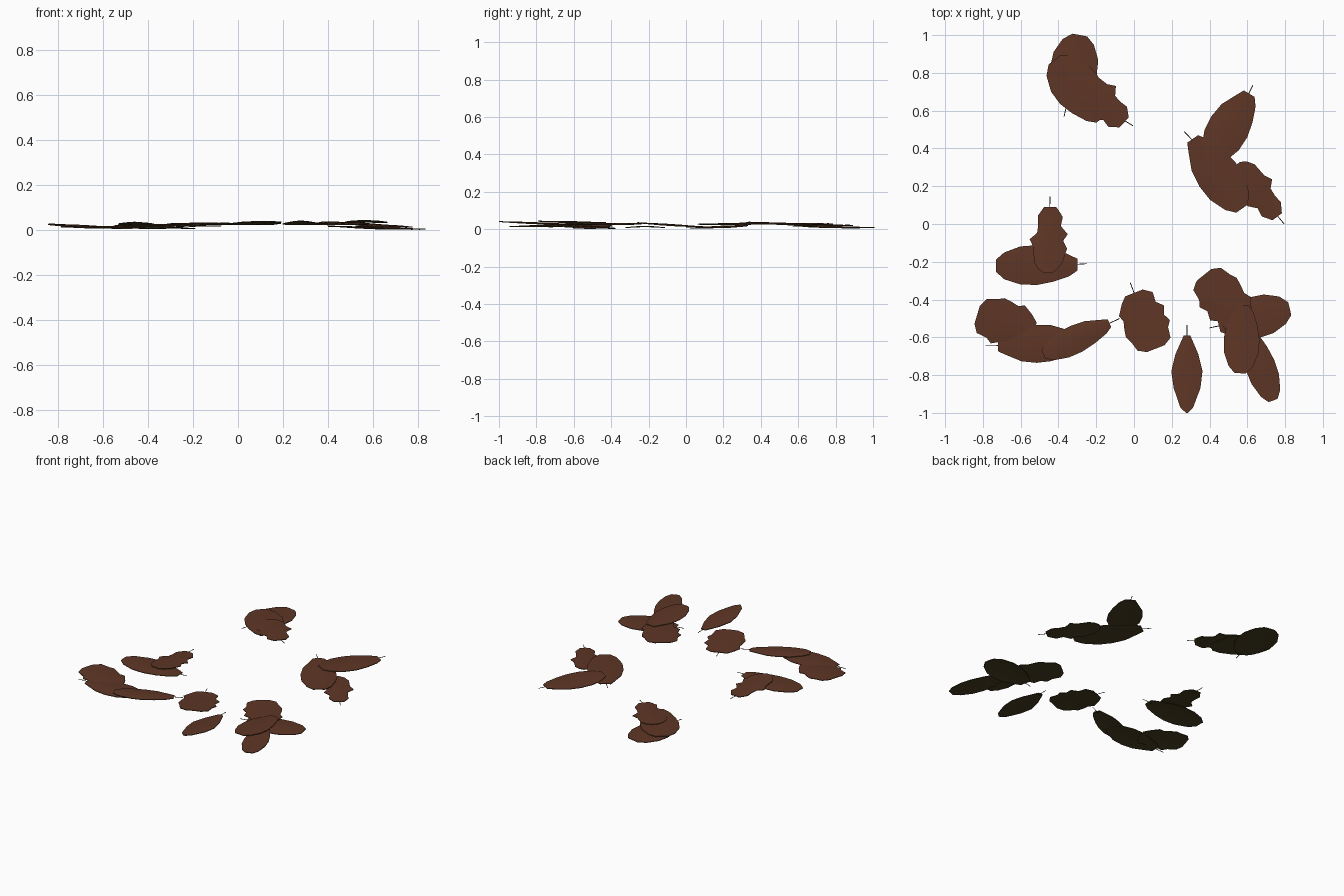
import bpy, bmesh, math
from mathutils import Vector

if "Cube" in bpy.data.objects:
    bpy.data.objects.remove(bpy.data.objects["Cube"])


def material(name, rgb):
    m = bpy.data.materials.new(name)
    m.diffuse_color = (*rgb, 1)
    m.use_nodes = True
    m.node_tree.nodes["Principled BSDF"].inputs["Base Color"].default_value = m.diffuse_color
    return m


BROWN = material("dry_leaf_brown", (0.112, 0.037, 0.019))
OLIVE = material("underside_olive", (0.062, 0.047, 0.015))
STEM = material("stem_dark_brown", (0.035, 0.02, 0.01))

# Leaf outlines from stem to tip: (position along leaf, left, right half width)
OVAL = [(0, .22, .2), (.24, .73, .73), (.46, 1, 1), (.68, .87, .85), (.93, .4, .42), (1, .06, .06)]
BROAD = [(0, .3, .3), (.1, .58, .5), (.3, .85, .88), (.5, 1, 1), (.7, .97, .95), (.9, .7, .65), (1, .33, .3)]
JAGGED = [(0, .35, .3), (.14, .7, .62), (.28, .62, .58), (.4, 1, .62), (.5, .78, 1),
          (.62, 1, .78), (.84, .78, .72), (.95, .5, .45), (1, .2, .15)]
BLUNT = [(0, .4, .4), (.1, .75, .65), (.27, .72, .95), (.38, 1, .85), (.52, .85, .95),
         (.64, 1, 1), (.74, .82, .88), (.92, .75, .75), (1, .4, .4)]
COLS = (-1, -.5, 0, .5, 1)
THICK = .004


def leaf(name, base, tip, width, shape, z0, z1, stem=None):
    """Thin domed leaf between two plan points, with heights z0 and z1 at its ends."""
    b, t = Vector((*base, z0)), Vector((*tip, z1))
    flat = Vector((t.x - b.x, t.y - b.y, 0)).normalized()
    side = Vector((-flat.y, flat.x, 0))
    bm = bmesh.new()
    layers = []
    for drop in (0, THICK):
        rows = []
        for k, lw, rw in shape:
            row = []
            for c in COLS:
                w = (lw if c > 0 else rw) * width / 2
                p = b.lerp(t, k) + side * (c * w)
                # slight dome across and sag along the leaf
                p.z += .007 * (1 - c * c) * math.sin(math.pi * min(max(k, .08), .92)) - drop
                p.z -= .004 * math.sin(math.pi * k)
                p.z = max(p.z, .001)
                row.append(bm.verts.new(p))
            rows.append(row)
        layers.append(rows)
    top, low = layers
    n, m = len(shape), len(COLS)
    for i in range(n - 1):
        for j in range(m - 1):
            for g, mat in ((top, 0), (low, 1)):
                q = [g[i][j], g[i + 1][j], g[i + 1][j + 1], g[i][j + 1]]
                f = bm.faces.new(q if mat == 0 else q[::-1])
                f.material_index = mat
                f.smooth = True
    # rim closing the two sides
    ring = ([(i, 0) for i in range(n)] + [(n - 1, j) for j in range(1, m)]
            + [(i, m - 1) for i in range(n - 2, -1, -1)] + [(0, j) for j in range(m - 2, 0, -1)])
    for (a, c), (d, e) in zip(ring, ring[1:] + ring[:1]):
        f = bm.faces.new((top[a][c], low[a][c], low[d][e], top[d][e]))
        f.material_index = 1
    bmesh.ops.recalc_face_normals(bm, faces=bm.faces)
    # painted upper side follows face direction
    for f in bm.faces:
        f.normal_update()
        f.material_index = 0 if f.normal.z > .3 else 1
    for e in bm.edges:
        if any(not f.smooth for f in e.link_faces):
            e.smooth = False
    # thin stem
    if stem:
        s = Vector((*stem, z0))
        start = b + flat * .03
        d = (s - start).normalized()
        x = Vector((-d.y, d.x, 0))
        ends = [[bm.verts.new(p + o) for o in (x * .0022, x * -.0022, Vector((0, 0, -.003)))]
                for p in (start, s)]
        for i in range(3):
            j = (i + 1) % 3
            f = bm.faces.new((ends[0][i], ends[0][j], ends[1][j], ends[1][i]))
            f.material_index = 2
        bm.faces.new(ends[1]).material_index = 2
    me = bpy.data.meshes.new(name)
    bm.to_mesh(me)
    bm.free()
    for mt in (BROWN, OLIVE, STEM):
        me.materials.append(mt)
    bpy.context.collection.objects.link(bpy.data.objects.new(name, me))


# Back pile
leaf("back_leaf_low", (-.355, .63), (-.285, 1.0), .25, BROAD, .016, .010, (-.37, .57))
leaf("back_leaf_mid", (-.17, .56), (-.42, .87), .25, BROAD, .026, .022)
leaf("back_leaf_top", (-.05, .54), (-.29, .76), .22, JAGGED, .032, .030, (-.005, .52))
# Right pile
leaf("right_leaf_low", (.76, .04), (.55, .32), .19, JAGGED, .008, .022, (.795, 0))
leaf("right_leaf_mid", (.31, .45), (.57, .08), .23, BROAD, .034, .028, (.265, .49))
leaf("right_leaf_top", (.61, .69), (.40, .34), .22, BROAD, .026, .038, (.63, .735))
# Left pile
leaf("left_leaf_low", (-.30, -.215), (-.73, -.22), .21, BROAD, .014, .014, (-.25, -.21))
leaf("left_leaf_top", (-.445, .09), (-.46, -.26), .20, JAGGED, .014, .036, (-.445, .145))
# Front left row
leaf("front_left_leaf_low", (-.53, -.57), (-.83, -.48), .25, BLUNT, .012, .028)
leaf("front_left_leaf_mid", (-.72, -.645), (-.32, -.625), .20, BROAD, .016, .018, (-.785, -.645))
leaf("front_left_leaf_top", (-.13, -.525), (-.48, -.69), .15, BROAD, .020, .028, (-.075, -.5))
# Single leaves
leaf("middle_leaf", (0, -.365), (.115, -.66), .25, BLUNT, .026, .040, (-.02, -.31))
leaf("front_leaf", (.28, -.59), (.28, -1.0), .165, OVAL, .026, .042, (.28, -.535))
# Front right pile
leaf("front_right_leaf_low", (.45, -.54), (.825, -.45), .22, BROAD, .018, .006, (.40, -.55))
leaf("front_right_leaf_outer", (.60, -.56), (.735, -.935), .16, BROAD, .026, .016)
leaf("front_right_leaf_inner", (.58, -.53), (.37, -.27), .25, BLUNT, .028, .032)
leaf("front_right_leaf_top", (.58, -.43), (.56, -.79), .19, BROAD, .036, .044)
